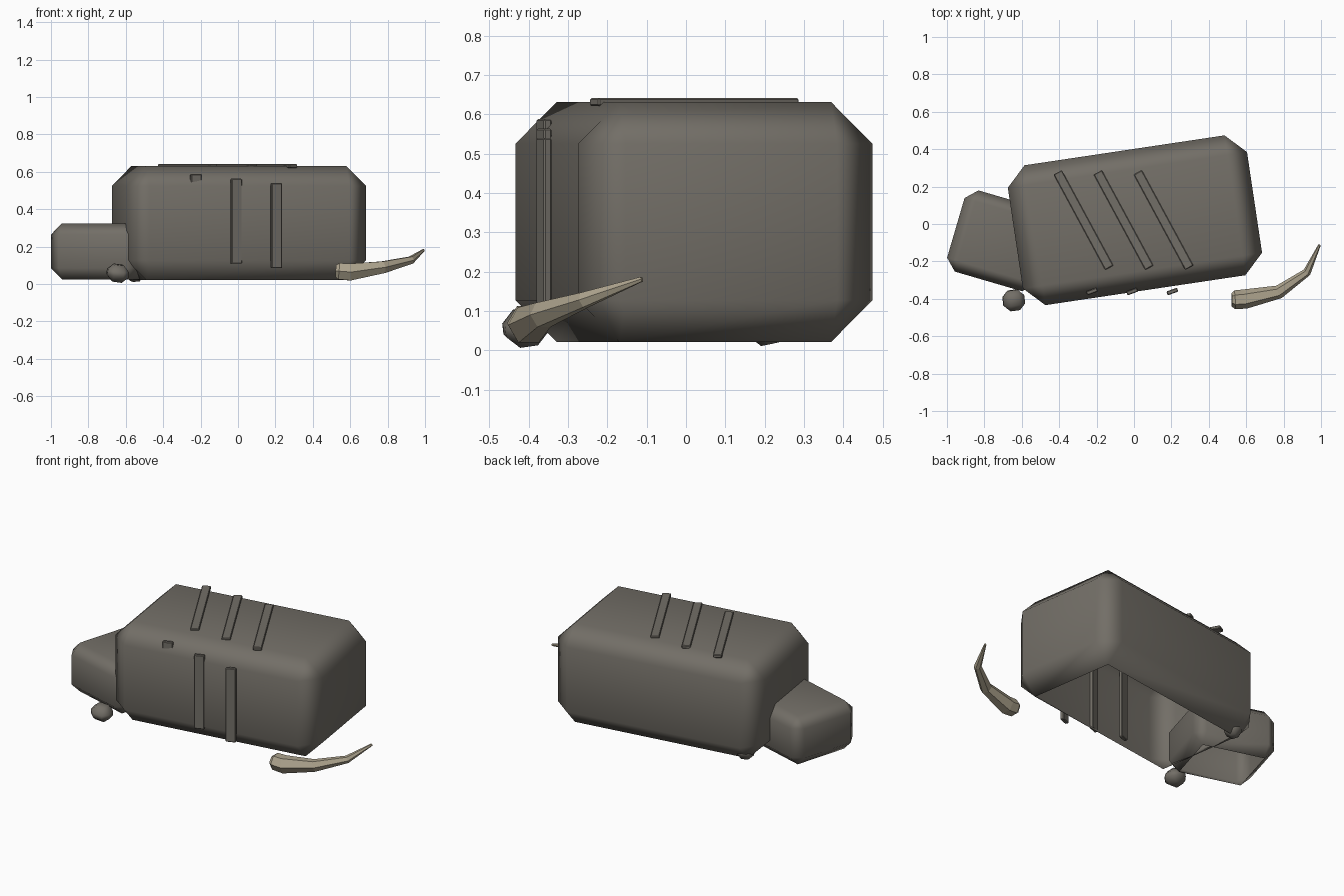
import bpy, bmesh, math
from mathutils import Vector, Matrix

if "Cube" in bpy.data.objects:
    bpy.data.objects.remove(bpy.data.objects["Cube"])


def material(name, rgb):
    m = bpy.data.materials.new(name)
    m.diffuse_color = (*rgb, 1)
    m.use_nodes = True
    m.node_tree.nodes["Principled BSDF"].inputs["Base Color"].default_value = m.diffuse_color
    return m


STONE = material("grey brown stone", (0.170, 0.157, 0.135))
HORN = material("pale horn", (0.42, 0.37, 0.27))


def finish(name, bm, mat):
    bmesh.ops.recalc_face_normals(bm, faces=bm.faces)
    me = bpy.data.meshes.new(name)
    bm.to_mesh(me)
    bm.free()
    ob = bpy.data.objects.new(name, me)
    bpy.context.collection.objects.link(ob)
    me.materials.append(mat)
    return ob


def block(name, center, size, rot, chamfer, smooth=True, open_bottom=False):
    """Chamfered box, optionally hollow with an open underside."""
    bm = bmesh.new()
    bmesh.ops.create_cube(bm, size=1, matrix=Matrix.Diagonal((*size, 1)))
    bmesh.ops.bevel(bm, geom=list(bm.edges), offset=chamfer, segments=1,
                    affect='EDGES', profile=0.5)
    bmesh.ops.recalc_face_normals(bm, faces=bm.faces)
    ob = finish(name, bm, STONE)
    if open_bottom:
        bm = bmesh.new()
        bm.from_mesh(ob.data)
        bm.normal_update()
        low = [f for f in bm.faces if f.normal.z < -0.9]
        bmesh.ops.delete(bm, geom=low, context='FACES')
        bm.to_mesh(ob.data)
        bm.free()
    ob.location = center
    ob.rotation_euler = [math.radians(a) for a in rot]
    if smooth:
        for p in ob.data.polygons:
            p.use_smooth = True
        ob.modifiers.new("flat_sides", 'WEIGHTED_NORMAL')
    return ob


# Large and small stone blocks
block("large_stone", (0.005, 0.02, 0.326), (1.293, 0.756, 0.61), (0, 0, 8.5), 0.106, open_bottom=True)
block("small_stone", (-0.715, -0.09, 0.175), (0.495, 0.452, 0.30), (0, 0, -16.3), 0.06, open_bottom=True)

# Slanted bars on the top, upright bars along the front
for i in range(3):
    block(f"top_bar_{i + 1}", (-0.27 + 0.214 * i, 0.021, 0.631), (0.05, 0.58, 0.02),
          (0, 0, 28.4), 0.004, smooth=False)
    block(f"front_bar_{i + 1}", (-0.225 + 0.215 * i, -0.361, 0.36 - 0.024 * i),
          (0.06, 0.022, 0.455), (0, 0, 20), 0.004, smooth=False)

# Pebbles at the base
block("front_pebble", (-0.643, -0.408, 0.058), (0.115, 0.11, 0.092), (8, 8, 8), 0.032)
block("back_pebble", (-0.55, 0.205, 0.057), (0.10, 0.09, 0.085), (10, -6, 30), 0.03)

# Curved tapering horn: (centre, radius) per ring
RINGS = [((0.522, -0.405, 0.070), 0.036), ((0.538, -0.405, 0.069), 0.050),
         ((0.595, -0.401, 0.064), 0.052), ((0.775, -0.363, 0.090), 0.036),
         ((0.925, -0.258, 0.128), 0.022), ((0.992, -0.112, 0.181), 0.007)]
SIDES = 6
bm = bmesh.new()
loops = []
for i, (c, r) in enumerate(RINGS):
    t = Vector(RINGS[min(i + 1, len(RINGS) - 1)][0]) - Vector(RINGS[max(i - 1, 0)][0])
    side = t.cross(Vector((0, 0, 1))).normalized()
    up = side.cross(t).normalized()
    loops.append([bm.verts.new(Vector(c) + r * (math.cos(a) * side + math.sin(a) * up))
                  for a in (2 * math.pi * k / SIDES for k in range(SIDES))])
for a, b in zip(loops, loops[1:]):
    for k in range(SIDES):
        n = (k + 1) % SIDES
        bm.faces.new((a[k], a[n], b[n], b[k]))
bm.faces.new(loops[0])
bm.faces.new(loops[-1])
finish("curved_horn", bm, HORN)
